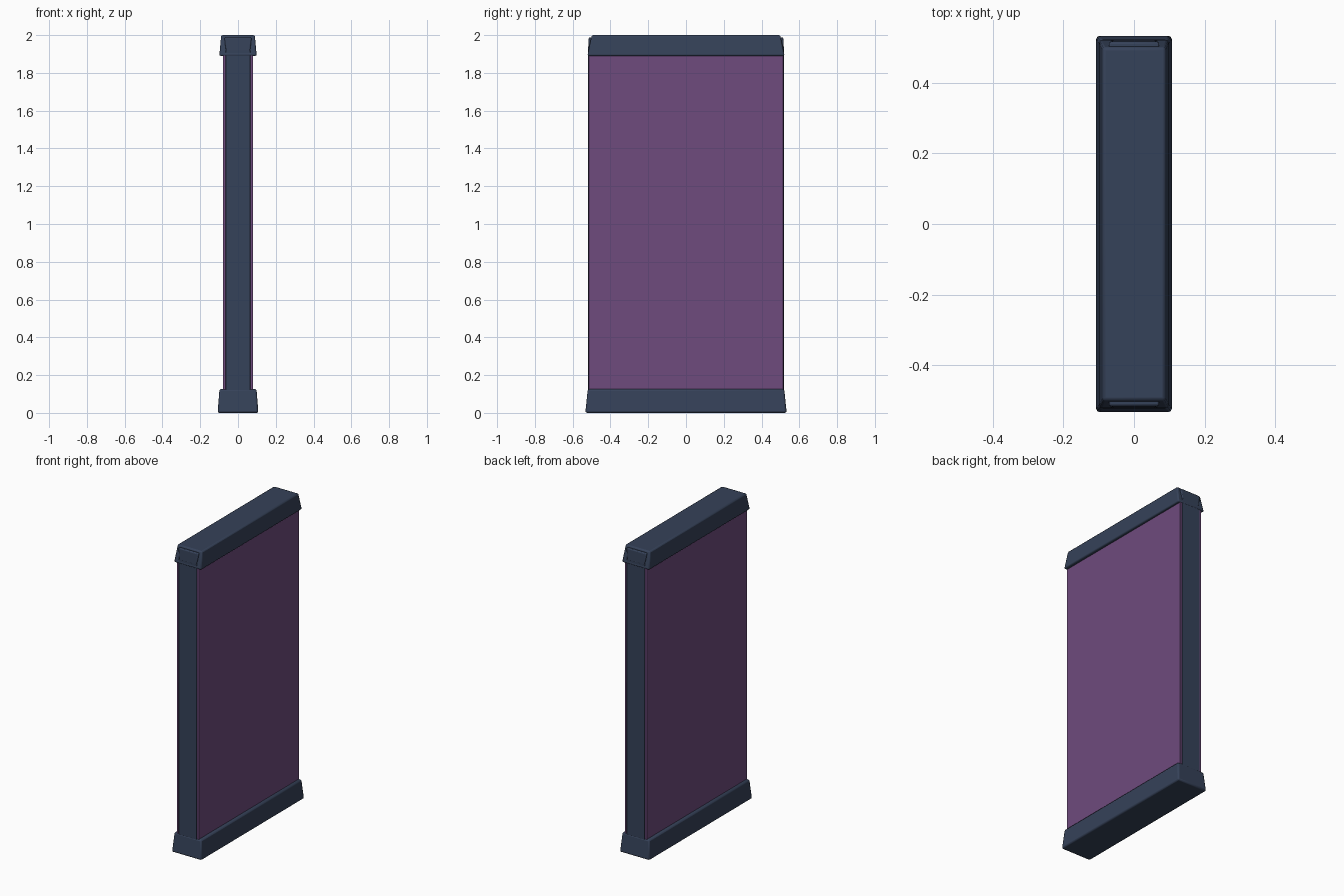
import bpy, bmesh

if "Cube" in bpy.data.objects:
    bpy.data.objects.remove(bpy.data.objects["Cube"])


def material(name, rgb):
    m = bpy.data.materials.new(name)
    m.diffuse_color = (*rgb, 1.0)
    m.use_nodes = True
    m.node_tree.nodes["Principled BSDF"].inputs["Base Color"].default_value = m.diffuse_color
    return m


NAVY = material("dark navy", (0.036, 0.054, 0.100))
PURPLE = material("muted purple", (0.156, 0.070, 0.205))


def tapered_box(name, low, high, z0, z1, mat, bevel, segments=2):
    """Box centred on the z axis; low and high are (half x, half y)."""
    bm = bmesh.new()
    signs = [(-1, -1), (1, -1), (1, 1), (-1, 1)]
    a = [bm.verts.new((sx * low[0], sy * low[1], z0)) for sx, sy in signs]
    b = [bm.verts.new((sx * high[0], sy * high[1], z1)) for sx, sy in signs]
    bm.faces.new(a[::-1])
    bm.faces.new(b)
    for i in range(4):
        j = (i + 1) % 4
        bm.faces.new((a[i], a[j], b[j], b[i]))
    return finish(name, bm, mat, bevel, segments)


def finish(name, bm, mat, bevel, segments=2):
    bmesh.ops.recalc_face_normals(bm, faces=bm.faces)
    mesh = bpy.data.meshes.new(name)
    bm.to_mesh(mesh)
    bm.free()
    mesh.materials.append(mat)
    obj = bpy.data.objects.new(name, mesh)
    bpy.context.collection.objects.link(obj)
    mod = obj.modifiers.new("soft edges", 'BEVEL')
    mod.width = bevel
    mod.segments = segments
    bpy.ops.object.select_all(action='DESELECT')
    bpy.context.view_layer.objects.active = obj
    obj.select_set(True)
    bpy.ops.object.shade_smooth_by_angle()
    return obj


# Foot rail, core slab and top rail
tapered_box("base", (0.108, 0.533), (0.098, 0.520), 0.0, 0.127, NAVY, 0.010)
tapered_box("core", (0.066, 0.519), (0.066, 0.519), 0.10, 1.92, NAVY, 0.002, 1)
tapered_box("top_rail", (0.099, 0.522), (0.089, 0.499), 1.89, 2.0, NAVY, 0.008)

for side, s in (("left", -1), ("right", 1)):
    # Coloured panel on each broad face
    panel = tapered_box(side + "_panel", (0.010, 0.516), (0.010, 0.516),
                        0.10, 1.895, PURPLE, 0.003)
    panel.location.x = s * 0.070

for end, s in (("front", -1), ("back", 1)):
    # Raised block on each end of the top rail, upright against the slope
    bm = bmesh.new()
    top = [(-0.072, 0.48, 1.988), (0.072, 0.48, 1.988),
           (0.072, 0.515, 1.988), (-0.072, 0.515, 1.988)]
    low = [(-0.064, 0.48, 1.912), (0.064, 0.48, 1.912),
           (0.064, 0.519, 1.912), (-0.064, 0.519, 1.912)]
    t = [bm.verts.new((x, s * y, z)) for x, y, z in top]
    b = [bm.verts.new((x, s * y, z)) for x, y, z in low]
    bm.faces.new(t)
    bm.faces.new(b[::-1])
    for i in range(4):
        j = (i + 1) % 4
        bm.faces.new((b[i], b[j], t[j], t[i]))
    finish(end + "_end_block", bm, NAVY, 0.006)
